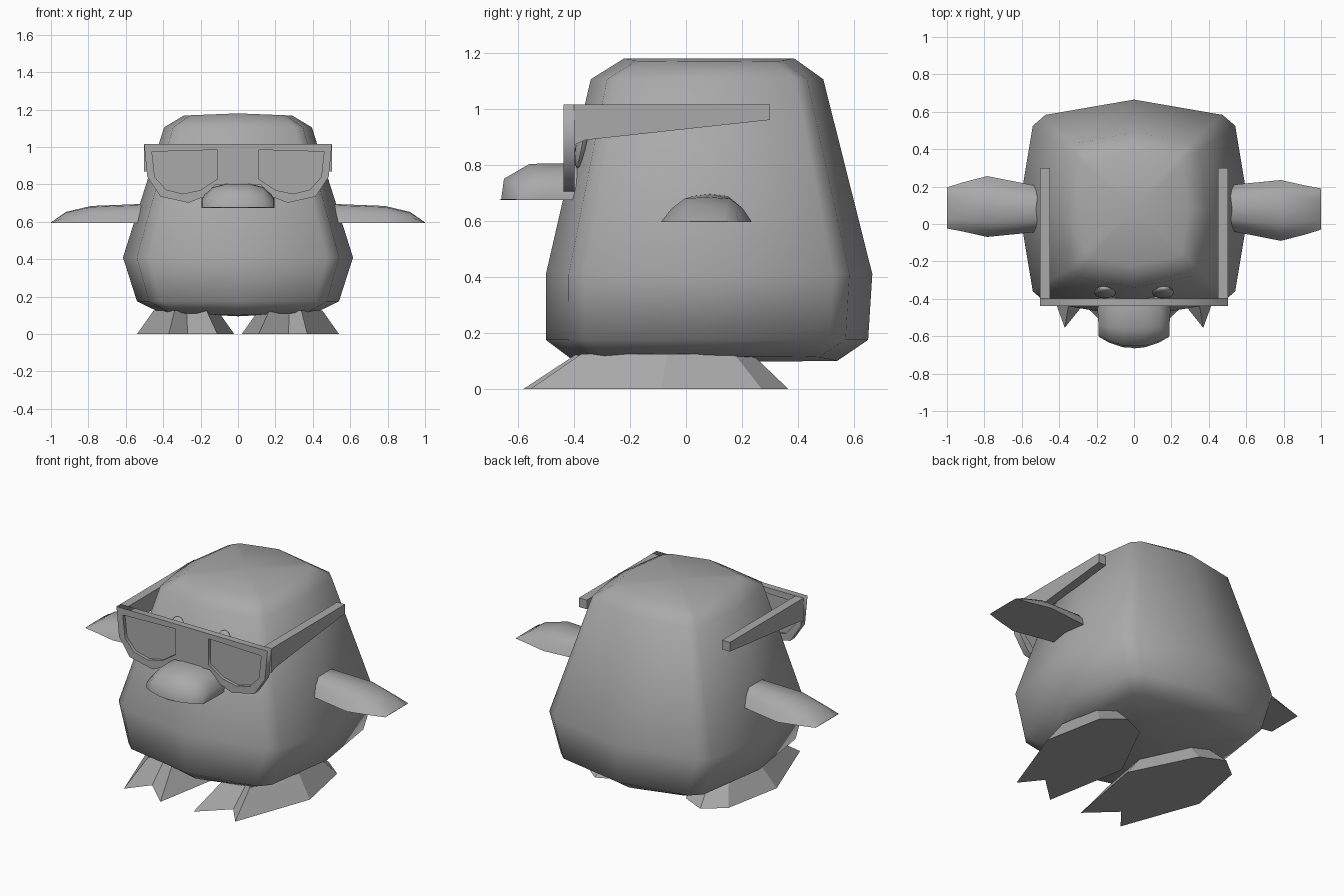
import bpy, bmesh, math
from mathutils import Matrix

if "Cube" in bpy.data.objects:
    bpy.data.objects.remove(bpy.data.objects["Cube"])

grey = bpy.data.materials.new("grey")
grey.diffuse_color = (0.4, 0.4, 0.4, 1)
grey.use_nodes = True
grey.node_tree.nodes["Principled BSDF"].inputs["Base Color"].default_value = grey.diffuse_color


def finish(obj, angle=None):
    """Give the part its material and shading (angle in degrees, None = flat)."""
    obj.data.materials.clear()
    obj.data.materials.append(grey)
    if angle is not None:
        bpy.ops.object.select_all(action='DESELECT')
        obj.select_set(True)
        bpy.context.view_layer.objects.active = obj
        bpy.ops.object.shade_smooth_by_angle(angle=math.radians(angle))
    return obj


def loft(name, rings, angle=None, caps=None):
    """Skin equal-length rings of points; caps may give centre points for fan ends."""
    bm = bmesh.new()
    loops = [[bm.verts.new(p) for p in ring] for ring in rings]
    n = len(rings[0])
    for a, b in zip(loops, loops[1:]):
        for i in range(n):
            j = (i + 1) % n
            bm.faces.new((a[i], a[j], b[j], b[i]))
    for k, loop in enumerate((loops[0], loops[-1])):
        if caps:
            c = bm.verts.new(caps[k])
            for i in range(n):
                bm.faces.new((loop[i], loop[(i + 1) % n], c))
        else:
            bm.faces.new(loop)
    bmesh.ops.recalc_face_normals(bm, faces=bm.faces[:])
    mesh = bpy.data.meshes.new(name)
    bm.to_mesh(mesh)
    bm.free()
    obj = bpy.data.objects.new(name, mesh)
    bpy.context.collection.objects.link(obj)
    return finish(obj, angle)


def plate(name, outlines, y, depth):
    """Upright plate from x-z outlines; inner outlines become holes."""
    cu = bpy.data.curves.new(name, 'CURVE')
    cu.dimensions = '2D'
    cu.fill_mode = 'BOTH'
    cu.extrude = depth / 2
    for pts in outlines:
        sp = cu.splines.new('POLY')
        sp.points.add(len(pts) - 1)
        for p, (x, z) in zip(sp.points, pts):
            p.co = (x, z, 0, 1)
        sp.use_cyclic_u = True
    tmp = bpy.data.objects.new(name + "_curve", cu)
    bpy.context.collection.objects.link(tmp)
    bpy.context.view_layer.update()
    ev = tmp.evaluated_get(bpy.context.evaluated_depsgraph_get())
    mesh = bpy.data.meshes.new_from_object(ev)
    bpy.data.objects.remove(tmp)
    mesh.transform(Matrix.Translation((0, y, 0)) @ Matrix.Rotation(math.pi / 2, 4, 'X'))
    obj = bpy.data.objects.new(name, mesh)
    bpy.context.collection.objects.link(obj)
    return finish(obj)


# Body: stacked rounded-box rings (z, half width, front y, back y, z change at the sides)
def body_ring(z, hx, yf, yb, lift):
    d = yb - yf
    half = [(0, yf), (.77 * hx, yf + .07 * d), (.88 * hx, yf + .12 * d), (hx, yf + .5 * d),
            (.88 * hx, yb - .12 * d), (.77 * hx, yb - .07 * d), (0, yb)]
    ring = half + [(-x, y) for x, y in reversed(half[1:-1])]
    return [(x, y, z + lift * abs(x)) for x, y in ring]


loft("body", [body_ring(*r) for r in (
    (.10, .42, -.40, .54, .04),
    (.175, .54, -.50, .65, 0),
    (.41, .615, -.50, .665, 0),
    (1.105, .395, -.34, .49, 0),
    (1.18, .29, -.22, .385, -.04))],
    angle=70, caps=((0, .07, .095), (0, .08, 1.18)))

# Beak: domed sections with a flat underside
def beak_ring(y, w, h, bulge):
    prof = [(-1, 0), (-1, .4), (-.72, .84), (-.3, 1), (.3, 1), (.72, .84), (1, .4), (1, 0), (0, 0)]
    return [(w * u, y + bulge * u * u, .675 + h * v) for u, v in prof]


loft("beak", [beak_ring(-.36, .185, .13, 0), beak_ring(-.46, .195, .13, 0),
              beak_ring(-.56, .19, .128, .02), beak_ring(-.655, .19, .075, .06),
              beak_ring(-.665, .185, 0.001, .06)], angle=50)

# Wings: flat-bottomed sections tapering to a knife edge; the second is turned half around
def wing_ring(x, y0, y1, h):
    w = y1 - y0
    return [(x, y0 + w * u, .595 + h * v) for u, v in
            ((0, 0), (.12, .55), (.26, .93), (.5, 1), (.76, .93), (.9, .55), (1, 0))]


rings = [wing_ring(.45, -.04, .21, .1), wing_ring(.53, -.04, .21, .1),
         wing_ring(.785, -.09, .235, .09), wing_ring(.92, -.055, .205, .058),
         wing_ring(1.0, -.03, .19, .002)]
loft("right_wing", rings, angle=50)
loft("left_wing", [[(-x, .166 - y, z) for x, y, z in r] for r in rings], angle=50)

# Webbed feet: two-clawed sole tapering upward into the body
SOLE = [(.37, -.555), (.54, -.09), (.47, .27), (.35, .365), (.21, .30),
        (.02, -.08), (.11, -.58), (.27, -.43)]
for side, s in (("right", 1), ("left", -1)):
    top = [(s * (.28 + (x - .28) * .66), -.02 + (y + .02) * .66, .125) for x, y in SOLE]
    loft(side + "_foot", [[(s * x, y, 0) for x, y in SOLE], top])

# Sunglasses: front frame with two lens openings
FRAME = [(0, 1.015), (.502, 1.015), (.485, .84), (.415, .735), (.265, .702),
         (.18, .735), (.12, .80), (0, .80)]
LENS = [(.11, .985), (.11, .83), (.20, .77), (.295, .75), (.385, .772), (.445, .84), (.46, .975)]
flip = lambda pts: [(-x, z) for x, z in pts]
plate("glasses_frame", [FRAME + flip(FRAME[1:-1])[::-1], LENS, flip(LENS)], -.4175, .04)

for side, s in (("right", 1), ("left", -1)):
    # Recessed lens
    plate(side + "_lens", [[(s * x, z) for x, z in LENS]], -.412, .012)
    # Temple arm
    ARM = [(-.40, 1.015), (.30, 1.015), (.30, .96), (-.36, .888), (-.40, .87)]
    loft(side + "_temple_arm", [[(s * x, y, z) for y, z in ARM] for x in (.45, .502)])
    # Flattened eye behind the lens
    bm = bmesh.new()
    bmesh.ops.create_uvsphere(bm, u_segments=12, v_segments=8, radius=1)
    bm.transform(Matrix.Translation((s * .155, -.365, .90)) @ Matrix.Rotation(-.2, 4, 'X')
                 @ Matrix.Diagonal((.06, .025, .115, 1)))
    mesh = bpy.data.meshes.new(side + "_eye")
    bm.to_mesh(mesh)
    bm.free()
    eye = bpy.data.objects.new(side + "_eye", mesh)
    bpy.context.collection.objects.link(eye)
    finish(eye, 50)
